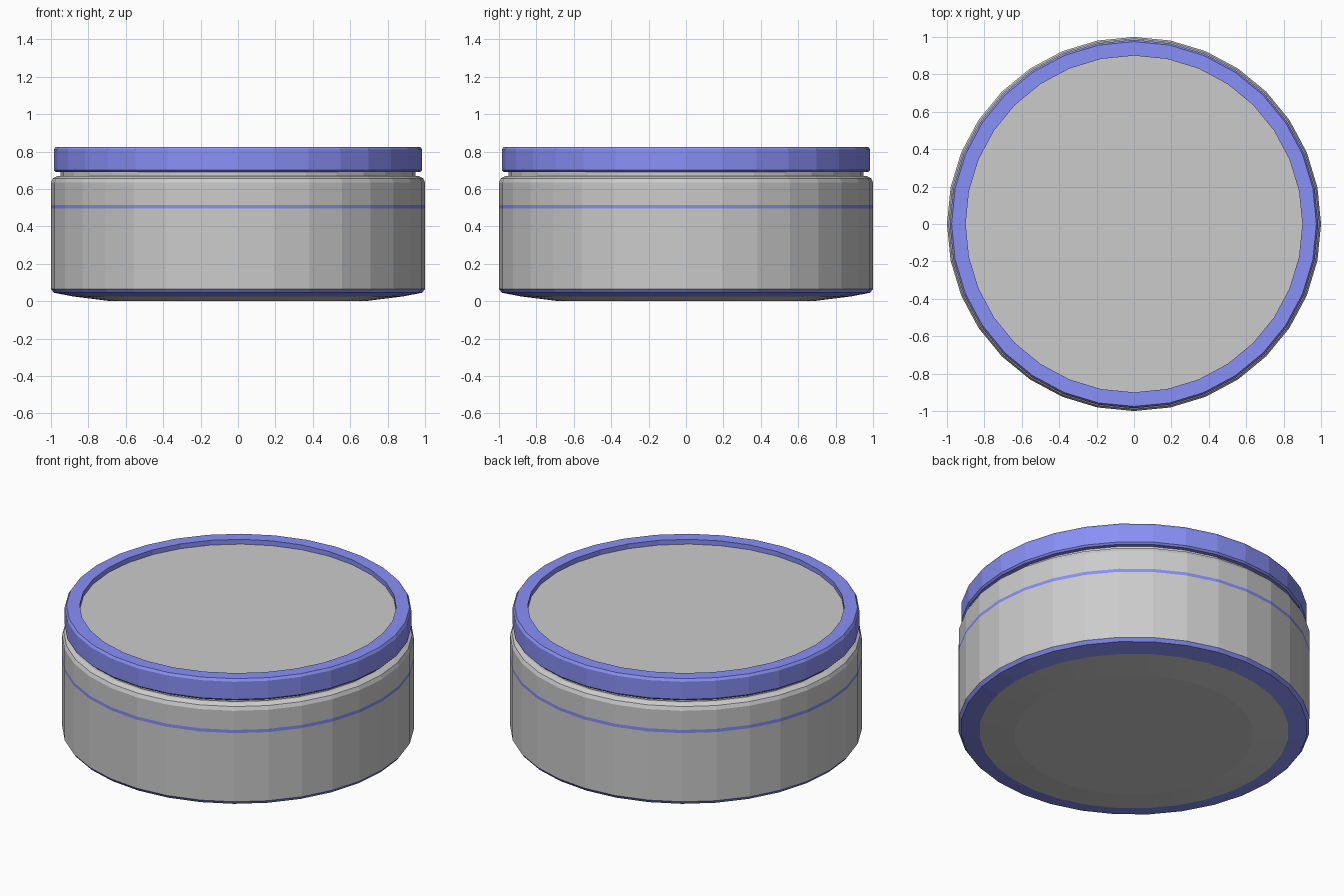
import bpy, bmesh, math

if "Cube" in bpy.data.objects:
    bpy.data.objects.remove(bpy.data.objects["Cube"])

SIDES = 32
blue = bpy.data.materials.new("blue")
blue.diffuse_color = (0.25, 0.28, 0.92, 1)
blue.use_nodes = True
blue.node_tree.nodes["Principled BSDF"].inputs["Base Color"].default_value = blue.diffuse_color
grey = bpy.data.materials.new("grey")
grey.diffuse_color = (0.8, 0.8, 0.8, 1)
grey.use_nodes = True
grey.node_tree.nodes["Principled BSDF"].inputs["Base Color"].default_value = grey.diffuse_color


def lathe(name, profile, blue_segments=(), cap_start=False, cap_end=False):
    """Spin an (r, z) profile listed from bottom to top around z."""
    bm = bmesh.new()
    rings = []
    for r, z in profile:
        rings.append([bm.verts.new((r * math.cos(2 * math.pi * i / SIDES),
                                    r * math.sin(2 * math.pi * i / SIDES), z))
                      for i in range(SIDES)])
    for s in range(len(rings) - 1):
        a, b = rings[s], rings[s + 1]
        for i in range(SIDES):
            j = (i + 1) % SIDES
            f = bm.faces.new((a[i], a[j], b[j], b[i]))
            f.material_index = 1 if s in blue_segments else 0
    if cap_start:
        bm.faces.new(rings[0][::-1])
    if cap_end:
        bm.faces.new(rings[-1])
    mesh = bpy.data.meshes.new(name)
    bm.to_mesh(mesh)
    bm.free()
    mesh.materials.append(grey)
    mesh.materials.append(blue)
    ob = bpy.data.objects.new(name, mesh)
    bpy.context.collection.objects.link(ob)
    return ob


# Container: shallow domed base, blue foot band, blue stripe, shoulder and neck
lathe("container_body", [
    (0.68, 0.005), (0.68, 0.005), (0.88, 0.03), (0.985, 0.05), (1.0, 0.07),
    (1.0, 0.50), (1.0, 0.52), (1.0, 0.64), (0.99, 0.662), (0.965, 0.675),
    (0.95, 0.675), (0.95, 0.70)][1:],
    blue_segments=(1, 2, 4), cap_start=True, cap_end=True).location.z = -0.005

# Lid: rounded blue rim around a sunken grey panel
lathe("lid", [
    (0.93, 0.69), (0.975, 0.69), (0.985, 0.70), (0.985, 0.81), (0.975, 0.825),
    (0.90, 0.825), (0.90, 0.795)],
    blue_segments=range(6), cap_end=True)
